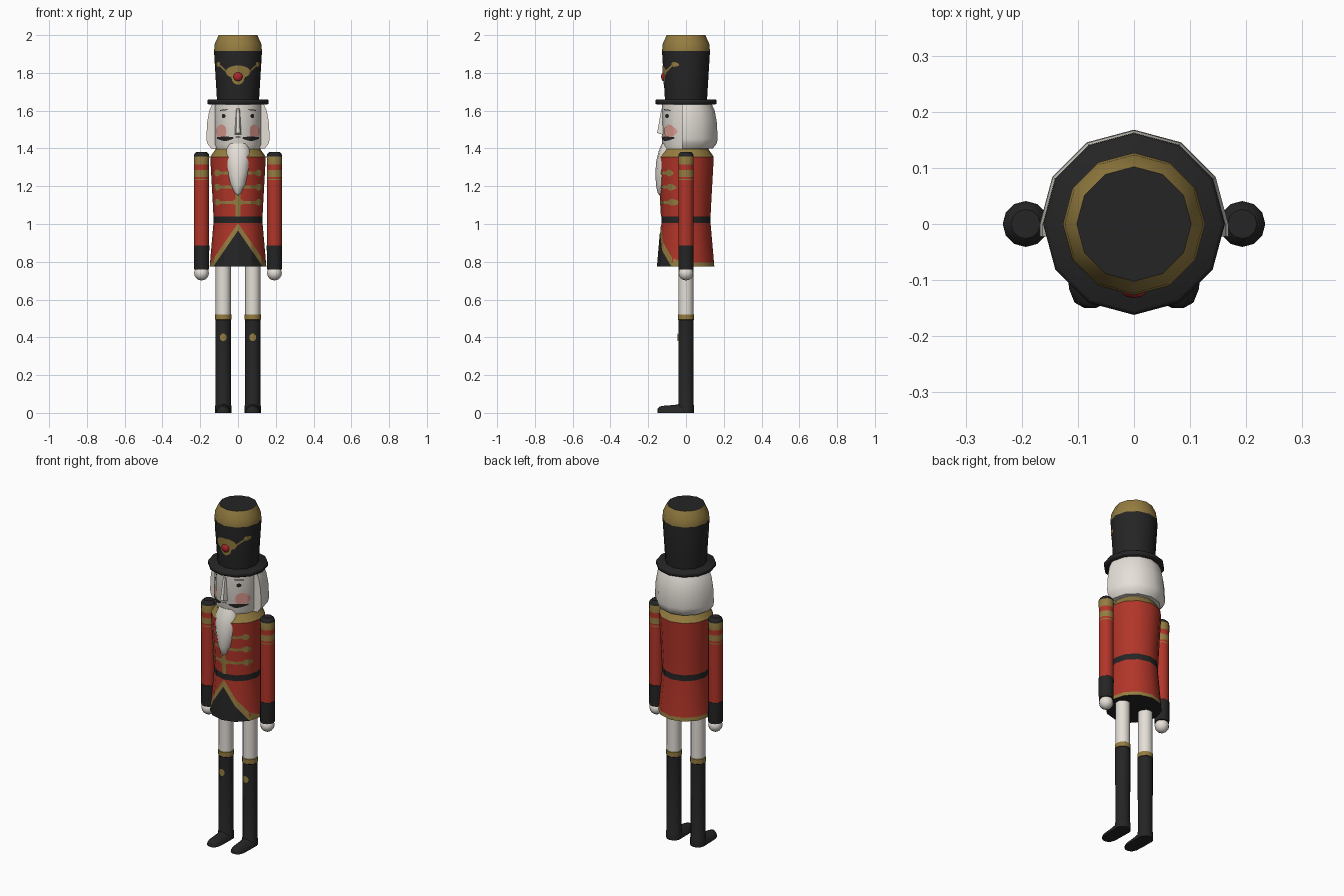
import bpy, bmesh, math
from mathutils import Vector

if "Cube" in bpy.data.objects:
    bpy.data.objects.remove(bpy.data.objects["Cube"])

COL = {"black": (.018, .018, .018), "red": (.44, .036, .022), "gold": (.30, .205, .052),
       "white": (.78, .74, .68), "pink": (.70, .32, .27), "jewel_red": (.42, .02, .025)}
MAT = {}
for n, c in COL.items():
    MAT[n] = bpy.data.materials.new(n)
    MAT[n].diffuse_color = (*c, 1)


def finish(name, bm, mats, angle=35):
    me = bpy.data.meshes.new(name)
    bm.to_mesh(me)
    bm.free()
    ob = bpy.data.objects.new(name, me)
    bpy.context.collection.objects.link(ob)
    for m in mats:
        me.materials.append(MAT[m])
    bpy.ops.object.select_all(action='DESELECT')
    ob.select_set(True)
    bpy.context.view_layer.objects.active = ob
    bpy.ops.object.shade_smooth_by_angle(angle=math.radians(angle))
    return ob


def loft(name, rings, bands, cap0=None, cap1=None, angle=35):
    """Closed rings joined by coloured bands, capped at both ends."""
    bm = bmesh.new()
    cap0, cap1 = cap0 or bands[0], cap1 or bands[-1]
    mats = list(dict.fromkeys(bands + [cap0, cap1]))
    vs = [[bm.verts.new(p) for p in r] for r in rings]
    n = len(vs[0])
    for a, b, m in zip(vs, vs[1:], bands):
        for i in range(n):
            j = (i + 1) % n
            bm.faces.new((a[i], a[j], b[j], b[i])).material_index = mats.index(m)
    bm.faces.new(vs[0][::-1]).material_index = mats.index(cap0)
    bm.faces.new(vs[-1]).material_index = mats.index(cap1)
    bmesh.ops.recalc_face_normals(bm, faces=bm.faces)
    return finish(name, bm, mats, angle)


def circle(r, z, cx=0, cy=0, ry=None, n=12):
    return [Vector((cx + r * math.cos(2 * math.pi * i / n),
                    cy + (ry or r) * math.sin(2 * math.pi * i / n), z)) for i in range(n)]


def turned(name, prof, bands, cx=0, **kw):
    if isinstance(bands, str):
        bands = [bands] * (len(prof) - 1)
    return loft(name, [circle(r, z, cx) for r, z in prof], bands, **kw)


def radius_of(prof):
    """Radius at a height along a profile given bottom to top."""
    def f(z):
        for (r0, z0), (r1, z1) in zip(prof, prof[1:]):
            if z0 <= z <= z1 and z1 > z0:
                return r0 + (r1 - r0) * (z - z0) / (z1 - z0)
        return prof[0][0] if z < prof[0][1] else prof[-1][0]
    return f


def front_y(x, r):
    """Depth of the front of a twelve-sided turned part."""
    x = min(abs(x), r * .9999)
    for k in range(3):
        a, b = math.radians(30 * k), math.radians(30 * k + 30)
        if x <= r * math.sin(b):
            t = (x - r * math.sin(a)) / (r * math.sin(b) - r * math.sin(a))
            return -r * (math.cos(a) + t * (math.cos(b) - math.cos(a)))
    return 0


def paint(name, x0, x1, lo, hi, rad, mat, off=.003, cx=0, nx=16, nz=8):
    """Thin painted detail hugging the front of a part; mirrored if x0 >= 0."""
    bm = bmesh.new()
    for a, b in ([(x0, x1), (-x1, -x0)] if x0 >= 0 else [(x0, x1)]):
        grid = []
        for i in range(nx + 1):
            x = a + (b - a) * i / nx
            l, h = lo(abs(x)), hi(abs(x))
            h = max(h, l + .0005)
            col = []
            for j in range(nz + 1):
                z = l + (h - l) * j / nz
                col.append(bm.verts.new((cx + x, front_y(x, rad(z)) - off, z)))
            grid.append(col)
        for p, q in zip(grid, grid[1:]):
            for j in range(nz):
                bm.faces.new((p[j], q[j], q[j + 1], p[j + 1]))
    return finish(name, bm, [mat])


def spot(name, x, z, rx, rz, rad, mat, both=True, **kw):
    def half(u):
        return rz * math.sqrt(max(0, 1 - ((u - x) / rx) ** 2))
    return paint(name, x - rx if both else -rx, x + rx,
                 lambda u: z - half(u), lambda u: z + half(u), rad, mat, **kw)


def bar(name, x0, x1, z0, z1, rad, mat, slope=0, **kw):
    return paint(name, x0, x1, lambda u: z0 + slope * (u - x0),
                 lambda u: z1 + slope * (u - x0), rad, mat, **kw)


def ball(name, loc, size, mat):
    bm = bmesh.new()
    bmesh.ops.create_uvsphere(bm, u_segments=12, v_segments=8, radius=1)
    for v in bm.verts:
        v.co = Vector([v.co[i] * size[i] + loc[i] for i in range(3)])
    return finish(name, bm, [mat], 60)


# Coat body with hem, belt and collar
coat = [(.150, .775), (.148, .797), (.130, 1.005), (.130, 1.04), (.134, 1.12), (.147, 1.355), (.113, 1.405)]
turned("coat", coat, ["gold", "red", "black", "red", "red", "gold"], cap0="black")
coat_r = radius_of(coat)
paint("coat_edge_trim", -.149, .149, lambda x: .775, lambda x: 1.005 - 1.45 * x, coat_r, "gold", .002, nx=48)
paint("coat_opening", -.132, .132, lambda x: .775, lambda x: .965 - 1.45 * x, coat_r, "black", .004, nx=48)
bar("coat_centre_trim", -.012, .012, 1.04, 1.39, coat_r, "gold", nx=4)
for i, z in enumerate((1.27, 1.195, 1.115)):
    bar(f"coat_braid_{i}", .0, .106, z - .008, z + .008, coat_r, "gold", nx=24)
    spot(f"braid_end_{i}", .110, z, .016, .018, coat_r, "gold", off=.004)
    spot(f"braid_middle_{i}", 0, z, .03, .018, coat_r, "gold", both=False, off=.004)

# Head and painted face
head_r = radius_of([(.127, 1.37), (.127, 1.64)])
turned("head", [(.11, 1.38), (.127, 1.42), (.127, 1.64)], "white")
spot("cheeks", .088, 1.49, .028, .036, head_r, "pink")
spot("eyes", .076, 1.572, .010, .011, head_r, "black")
bar("eyebrows", .055, .095, 1.603, 1.608, head_r, "black", slope=-.1)
paint("moustache", .025, .112, lambda x: 1.452 - .012 * math.sin((x - .025) * 36),
      lambda x: 1.459 + .004 * math.sin((x - .025) * 36), head_r, "black", off=.005)
bar("mouth", -.014, .014, 1.458, 1.463, head_r, "black", nx=4)

# Nose wedge
bm = bmesh.new()
pts = [(-.010, -.12, 1.615), (.010, -.12, 1.615), (-.018, -.12, 1.472), (.018, -.12, 1.472),
       (-.010, -.153, 1.482), (.010, -.153, 1.482), (-.006, -.130, 1.61), (.006, -.130, 1.61)]
for p in pts:
    bm.verts.new(p)
bmesh.ops.convex_hull(bm, input=bm.verts)
finish("nose", bm, ["white"], 25)

# Beard, a tapering half-round tuft
beard = [(1.425, .05, .028), (1.385, .066, .045), (1.33, .067, .058), (1.27, .060, .062),
         (1.205, .043, .059), (1.165, .024, .05), (1.15, .006, .04)]
loft("beard", [circle(w, z, 0, -.10, d) for z, w, d in beard], ["white"] * 6, angle=50)

# Hair around the back and sides
rings = []
for r, z in ((.142, 1.40), (.162, 1.425), (.168, 1.45), (.163, 1.54), (.152, 1.60), (.134, 1.64)):
    rings.append([Vector((r, -.022, z))]
                 + [Vector((r * math.cos(math.radians(a)), r * math.sin(math.radians(a)), z))
                    for a in range(0, 181, 30)] + [Vector((-r, -.022, z))])
loft("hair", rings, ["white"] * 5)

# Tall hat
turned("hat_brim", [(.155, 1.632), (.162, 1.638), (.162, 1.654), (.155, 1.66)], "black", angle=50)
hat = [(.111, 1.65), (.127, 1.915)]
turned("hat", hat + [(.123, 1.955), (.102, 2.0)], ["black", "gold", "gold"], cap1="black", angle=45)
hat_r = radius_of(hat)
spot("hat_badge_wings", 0, 1.805, .066, .034, hat_r, "gold", both=False)
spot("hat_badge_drop", 0, 1.78, .036, .042, hat_r, "gold", both=False)
bar("hat_chain", .06, .104, 1.80, 1.812, hat_r, "gold", slope=.9)
spot("hat_chain_studs", .104, 1.845, .010, .013, hat_r, "gold")
ball("hat_jewel", (0, -.117, 1.78), (.024, .015, .024), "jewel_red")

# Arms, hands, legs and feet
for side, s in (("left", 1), ("right", -1)):
    ax, lx = .193 * s, .078 * s
    arm = [(.040, .76), (.041, .885), (.040, .886), (.040, 1.232), (.040, 1.238), (.040, 1.25),
           (.040, 1.285), (.040, 1.315), (.041, 1.358), (.038, 1.37), (.026, 1.382)]
    turned(side + "_arm", arm, ["black", "black", "red", "gold", "red", "gold", "red", "gold", "black", "black"], ax)
    ball(side + "_hand", (ax, 0, .74), (.039, .039, .039), "white")
    leg = [(.043, 0), (.043, .038), (.040, .045), (.041, .492), (.043, .494), (.043, .52), (.040, .522), (.040, .80)]
    turned(side + "_leg", leg, ["black"] * 4 + ["gold"] * 2 + ["white"], lx)
    spot(side + "_boot_emblem", 0, .40, .018, .02, lambda z: .041, "gold", both=False, cx=lx)
    foot = [(-.15, .010, .024), (-.14, .028, .034), (-.115, .038, .038), (-.06, .041, .042), (0, .041, .055)]
    loft(side + "_foot", [[Vector((lx + w * math.cos(math.pi * i / 6), y, h * math.sin(math.pi * i / 6)))
                           for i in range(7)] for y, w, h in foot], ["black"] * 4, angle=50)

for m in bpy.data.materials:
    if m.users and not m.is_grease_pencil:
        m.use_nodes = True
        m.node_tree.nodes["Principled BSDF"].inputs["Base Color"].default_value = m.diffuse_color
